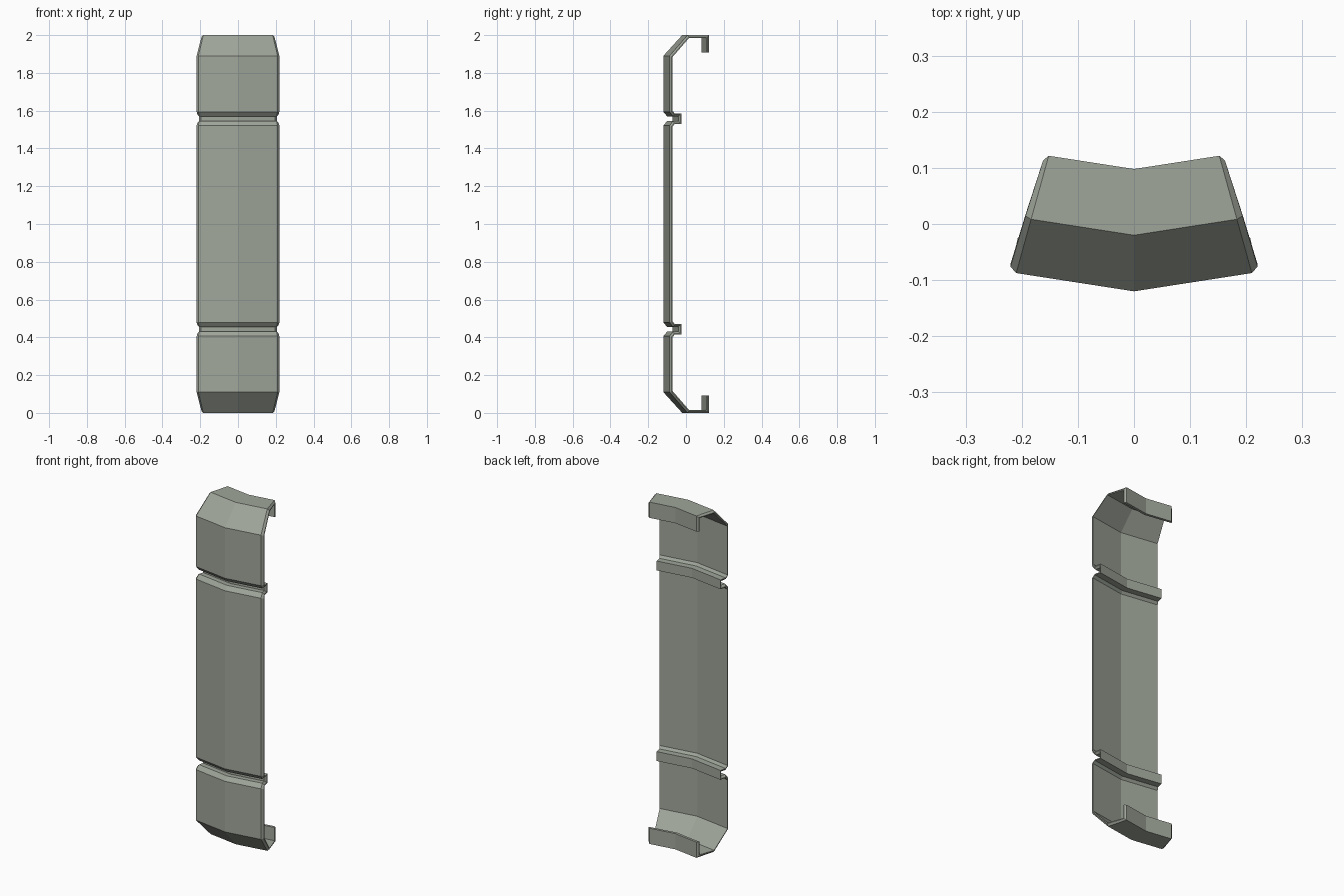
import bpy, bmesh
from mathutils import Vector

if "Cube" in bpy.data.objects:
    bpy.data.objects.remove(bpy.data.objects["Cube"])

T = 0.015        # sheet thickness
SLOPE = 0.155    # backward sweep of the V-shaped cross-section
CHAMFER = 0.01   # chamfer along the outer side edges

# Outer centre-line profile (y, height above middle), upper half from lip to groove
half = [(0.098, 0.908), (0.098, 1.0), (-0.02, 1.0), (-0.12, 0.89),
        (-0.12, 0.594), (-0.10, 0.570), (-0.071, 0.570),
        (-0.071, 0.545), (-0.10, 0.545), (-0.12, 0.521)]
profile = [Vector((y, 1 + h)) for y, h in half]
profile += [Vector((y, 1 - h)) for y, h in reversed(half)]


def inward(i):
    """Mitred inward offset direction at profile point i."""
    normals = []
    for a, b in ((i - 1, i), (i, i + 1)):
        if a >= 0 and b < len(profile):
            d = (profile[b] - profile[a]).normalized()
            normals.append(Vector((-d.y, d.x)))
    m = sum(normals, Vector((0, 0))).normalized()
    return m / m.dot(normals[0])


# Armour panel: folded sheet swept along the profile
bm = bmesh.new()
rings = []
for i, p in enumerate(profile):
    n = inward(i)
    w = 0.22 - 0.266 * (p.x + 0.12)     # tapers towards the back
    section = [(0, 0), (w - CHAMFER, 0), (w, 0.65), (w, 1),
               (0, 1), (-w, 1), (-w, 0.65), (CHAMFER - w, 0)]
    ring = []
    for x, depth in section:
        q = p + n * (T * depth)
        ring.append(bm.verts.new((x, q.x + SLOPE * abs(x), q.y)))
    rings.append(ring)

for a, b in zip(rings, rings[1:]):
    for k in range(8):
        j = (k + 1) % 8
        bm.faces.new((a[k], a[j], b[j], b[k]))

# End caps, split at the fold
for r in (rings[0], rings[-1]):
    bm.faces.new(r[0:5])
    bm.faces.new(r[4:8] + r[0:1])
bmesh.ops.recalc_face_normals(bm, faces=bm.faces)

mesh = bpy.data.meshes.new("wall_panel")
bm.to_mesh(mesh)
bm.free()
panel = bpy.data.objects.new("wall_panel", mesh)
bpy.context.collection.objects.link(panel)

# Grey-green paint
paint = bpy.data.materials.new("grey_green")
paint.diffuse_color = (0.35, 0.38, 0.325, 1)
paint.use_nodes = True
paint.node_tree.nodes["Principled BSDF"].inputs["Base Color"].default_value = paint.diffuse_color
mesh.materials.append(paint)
